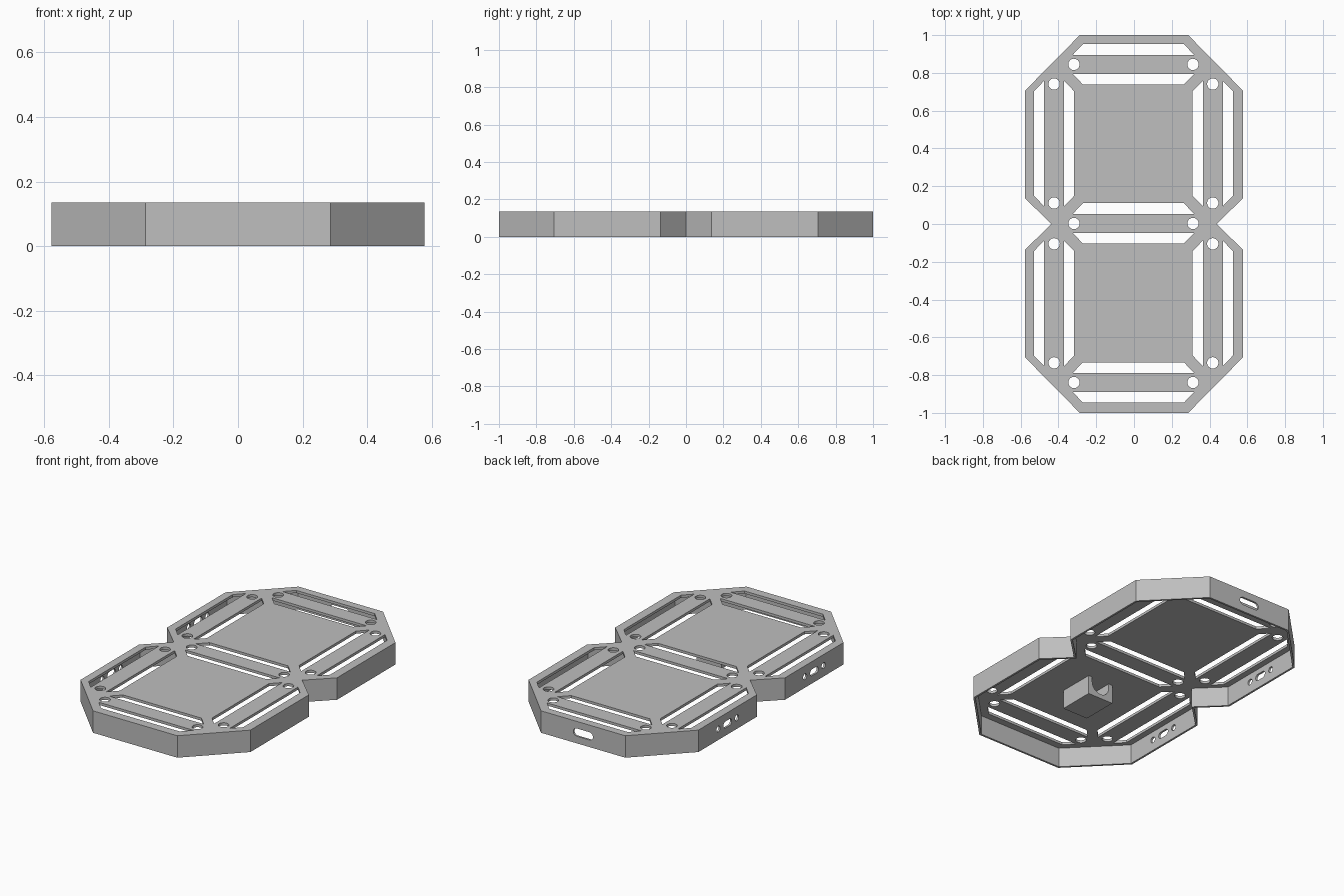
import bpy, bmesh, math
from mathutils import Vector, Matrix

if "Cube" in bpy.data.objects:
    bpy.data.objects.remove(bpy.data.objects["Cube"])

HEIGHT, WALL, PLATE = 0.135, 0.012, 0.016
CEILING = HEIGHT - PLATE

# Single grey plastic
grey = bpy.data.materials.new("grey_plastic")
grey.use_nodes = True
colour = (0.52, 0.52, 0.52, 1)
grey.diffuse_color = colour
grey.node_tree.nodes["Principled BSDF"].inputs["Base Color"].default_value = colour


def add_prism(bm, points, low, high, matrix=Matrix()):
    """Extrude a flat outline from low to high, then place it."""
    base = [bm.verts.new((p[0], p[1], low)) for p in points]
    face = bm.faces.new(base)
    top = bmesh.ops.extrude_face_region(bm, geom=[face])["geom"]
    moved = [v for v in top if isinstance(v, bmesh.types.BMVert)]
    bmesh.ops.translate(bm, verts=moved, vec=(0, 0, high - low))
    bmesh.ops.transform(bm, verts=base + moved, matrix=matrix)


def finish(bm, name):
    bmesh.ops.recalc_face_normals(bm, faces=bm.faces)
    mesh = bpy.data.meshes.new(name)
    bm.to_mesh(mesh)
    bm.free()
    mesh.materials.append(grey)
    obj = bpy.data.objects.new(name, mesh)
    bpy.context.collection.objects.link(obj)
    return obj


def cut(obj, cutter):
    """Subtract the cutter and discard it."""
    mod = obj.modifiers.new("cut", "BOOLEAN")
    mod.operation, mod.solver, mod.object = "DIFFERENCE", "EXACT", cutter
    bpy.context.view_layer.objects.active = obj
    bpy.ops.object.modifier_apply(modifier=mod.name)
    bpy.data.objects.remove(cutter)


def pill(cx, cy, length, radius, steps=12):
    """Rounded slot outline; a circle when length is twice the radius."""
    half = length / 2 - radius
    pts = []
    for side in (1, -1):
        for i in range(steps + (half > 0)):
            a = math.pi * i / steps - side * math.pi / 2
            pts.append((cx + side * half + radius * math.cos(a),
                        cy + radius * math.sin(a)))
    return pts


def inset(points, d):
    """Mitred inward offset of a counter-clockwise outline."""
    result = []
    for i, p in enumerate(points):
        e1 = (p - points[i - 1]).normalized()
        e2 = (points[(i + 1) % len(points)] - p).normalized()
        n1, n2 = Vector((-e1.y, e1.x)), Vector((-e2.y, e2.x))
        result.append(p + (n1 + n2) * d / (1 + n1.dot(n2)))
    return result


# Outer body: two joined octagons
quarter = [(0.437, 0), (0.578, 0.137), (0.578, 0.705), (0.287, 1)]
right_half = [(x, -y) for x, y in quarter[:0:-1]] + quarter
outline = [Vector(p) for p in right_half + [(-x, -y) for x, y in right_half]]
bm = bmesh.new()
add_prism(bm, outline, 0, HEIGHT)
shell = finish(bm, "display_shell")

# Hollow underside
bm = bmesh.new()
add_prism(bm, inset(outline, WALL), -0.1, CEILING)
cut(shell, finish(bm, "cavity_cutter"))

# Segment openings: two bevelled slots and two pin holes per segment
bm = bmesh.new()


def add_segment(cx, cy, half, inner, outer, turn, slots=(1, -1)):
    place = (Matrix.Translation((cx - 0.003, cy + 0.003, 0))
             @ Matrix.Rotation(turn, 4, "Z"))
    for s in slots:
        add_prism(bm, [(-half, s * inner), (half, s * inner),
                       (half - 0.055, s * outer), (-half + 0.055, s * outer)],
                  CEILING - 0.01, HEIGHT + 0.05, place)
    for s in (1, -1):
        add_prism(bm, pill(s * 0.315, 0, 0.06, 0.03),
                  CEILING - 0.01, HEIGHT + 0.05, place)


for y in (0.842, 0, -0.842):
    add_segment(0, y, 0.322, 0.05, 0.107, 0)
for x in (0.42, -0.42):
    for y in (0.423, -0.423):
        add_segment(x, y, 0.332, 0.053, 0.106, math.pi / 2)
cut(shell, finish(bm, "segment_cutter"))

# Ports: one wide slot in the back wall, slot and two screw holes per lobe
bm = bmesh.new()
back = Matrix.Translation((0, 1, HEIGHT / 2)) @ Matrix.Rotation(math.pi / 2, 4, "X")
add_prism(bm, pill(0, 0, 0.134, 0.024), -0.03, 0.03, back)
for y in (0.421, -0.421):
    side = (Matrix.Translation((-0.578, y, HEIGHT / 2))
            @ Matrix.Rotation(math.pi / 2, 4, "Z")
            @ Matrix.Rotation(math.pi / 2, 4, "X"))
    add_prism(bm, pill(0, 0, 0.08, 0.02), -0.03, 0.03, side)
    for offset in (-0.09, 0.09):
        add_prism(bm, pill(offset, 0, 0.036, 0.018), -0.03, 0.03, side)
cut(shell, finish(bm, "port_cutter"))

# Cable cradle under the plate: a U-shaped profile run front to back
half, bore = 0.086, 0.06
profile = [(half, CEILING + 0.004), (-half, CEILING + 0.004), (-half, 0.004),
           (half, 0.004)]
channel = [(bore * math.cos(a), 0.09 + bore * math.sin(a))
           for a in (-math.pi * i / 12 for i in range(13))]
profile += []
u_shape = ([(-half, CEILING + 0.004), (-half, 0.004), (half, 0.004),
            (half, CEILING + 0.004), (bore, CEILING + 0.004)]
           + channel + [(-bore, CEILING + 0.004)])
bm = bmesh.new()
run = Matrix.Translation((0.026, -0.37, 0)) @ Matrix.Rotation(math.pi / 2, 4, "X")
add_prism(bm, u_shape, -0.11, 0.11, run)
finish(bm, "cable_cradle")
